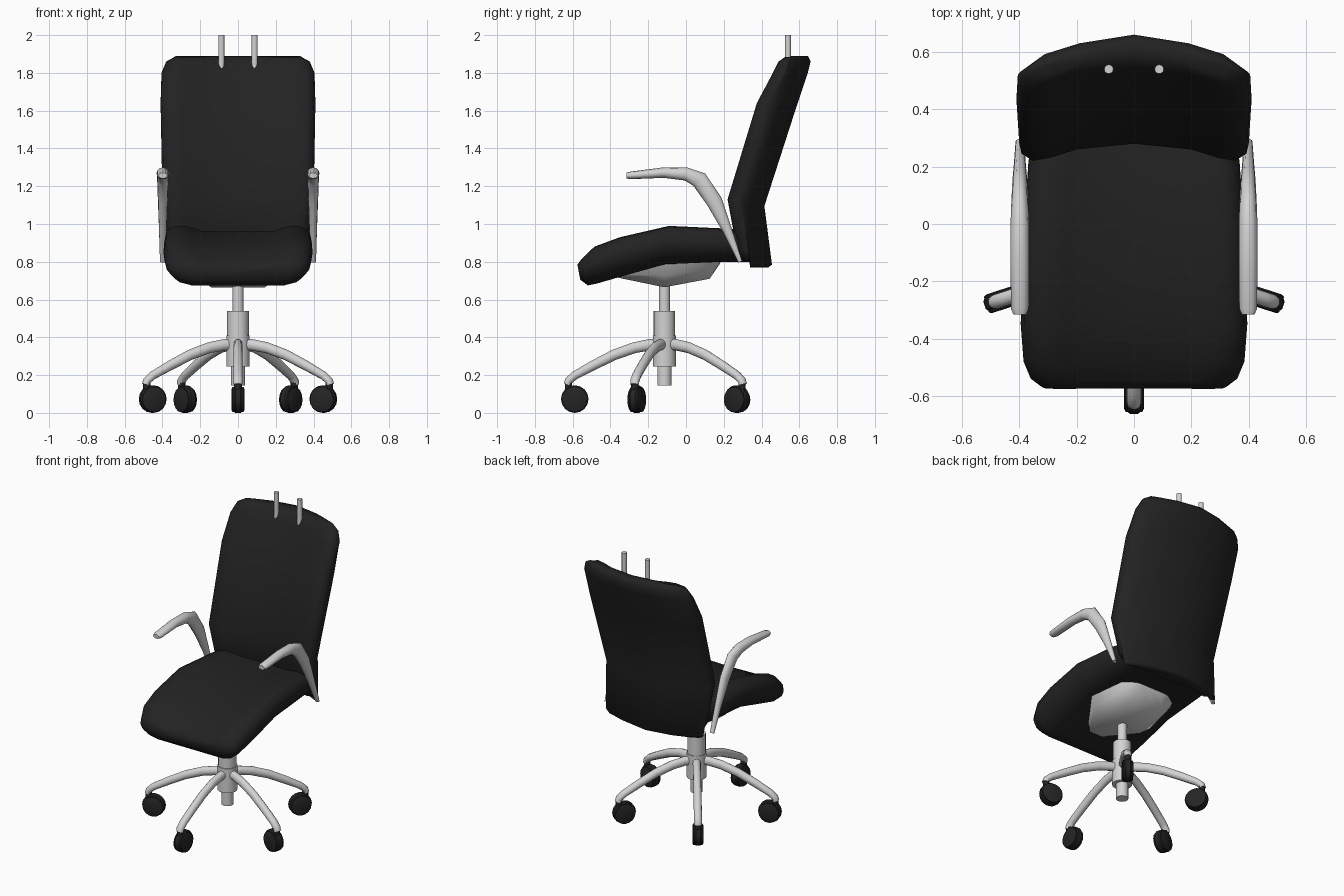
import bpy, bmesh, math
from mathutils import Vector

if "Cube" in bpy.data.objects:
    bpy.data.objects.remove(bpy.data.objects["Cube"])


def material(name, value, rough):
    m = bpy.data.materials.new(name)
    m.use_nodes = True
    colour = (value, value, value, 1)
    m.diffuse_color = colour
    bsdf = m.node_tree.nodes["Principled BSDF"]
    bsdf.inputs["Base Color"].default_value = colour
    bsdf.inputs["Roughness"].default_value = rough
    return m


black = material("black upholstery", 0.016, 0.8)
grey = material("light grey metal", 0.65, 0.5)
wheel_black = material("black plastic", 0.018, 0.6)


def finish(bm, name, mat, loc=(0, 0, 0), turn=0, angle=50):
    bmesh.ops.recalc_face_normals(bm, faces=bm.faces)
    mesh = bpy.data.meshes.new(name)
    bm.to_mesh(mesh)
    bm.free()
    mesh.materials.append(mat)
    ob = bpy.data.objects.new(name, mesh)
    bpy.context.collection.objects.link(ob)
    ob.location = loc
    ob.rotation_euler.z = turn
    bpy.ops.object.select_all(action="DESELECT")
    ob.select_set(True)
    bpy.context.view_layer.objects.active = ob
    bpy.ops.object.shade_smooth_by_angle(angle=math.radians(angle))
    return ob


def loft(name, rings, mat, **kw):
    """Skin a list of closed rings and cap both ends."""
    bm = bmesh.new()
    rows = [[bm.verts.new(p) for p in ring] for ring in rings]
    n = len(rows[0])
    for a, b in zip(rows, rows[1:]):
        for i in range(n):
            j = (i + 1) % n
            bm.faces.new((a[i], a[j], b[j], b[i]))
    bm.faces.new(rows[0])
    bm.faces.new(rows[-1])
    return finish(bm, name, mat, **kw)


def mirrored(half):
    """Close a half ring that starts and ends on the centre line."""
    return half + [(-x, y, z) for x, y, z in half[-2:0:-1]]


def tube(name, path, mat, sides=12, **kw):
    """Sweep an oval (width, height) along a path in the local xz plane."""
    rings = []
    for i, (a, z, w, h) in enumerate(path):
        p, q = path[max(i - 1, 0)], path[min(i + 1, len(path) - 1)]
        t = Vector((q[0] - p[0], q[1] - p[1])).normalized()
        ring = []
        for k in range(sides):
            f = math.tau * k / sides
            s = math.sin(f) * h / 2
            ring.append((a - t.y * s, math.cos(f) * w / 2, z + t.x * s))
        rings.append(ring)
    return loft(name, rings, mat, **kw)


def cylinder(name, r, z0, z1, mat, x=0, y=0, sides=20):
    ring = [(r * math.cos(math.tau * k / sides), r * math.sin(math.tau * k / sides))
            for k in range(sides)]
    return loft(name, [[(a, b, z) for a, b in ring] for z in (z0, z1)], mat, loc=(x, y, 0))


def slab(name, section, stations, mat, **kw):
    """Stations: top y, top z, bottom y, bottom z, half width."""
    rings = []
    for yt, zt, yb, zb, w in stations:
        rings.append(mirrored([(u * w, yb + (yt - yb) * t, zb + (zt - zb) * t)
                               for u, t in section]))
    return loft(name, rings, mat, **kw)


# Seat cushion with raised side bolsters
slab("seat",
     [(0, 0), (.68, 0), (.86, .12), (.98, .38), (1, .6), (.97, .86),
      (.86, .98), (.73, 1), (.62, .95), (.5, .87), (0, .85)],
     [(-.575, .785, -.56, .705, .32), (-.552, .815, -.52, .675, .36),
      (-.485, .88, -.47, .685, .385), (-.35, .93, -.35, .72, .395),
      (-.09, .99, -.11, .787, .39), (.23, .975, .2, .80, .368),
      (.33, .96, .33, .80, .35)], black, angle=70)

# Shell below the seat
slab("seat_pan", [(0, 0), (.55, 0), (.85, .4), (1, 1), (0, 1)],
     [(-.38, .75, -.38, .72, .08), (-.114, .82, -.114, .665, .26),
      (.125, .83, .125, .71, .22), (.19, .83, .18, .79, .14)], grey, angle=60)

# Backrest, curved in plan: front or back side, offset from that side
section = [(0, 0, .06), (.5, 0, .04), (.72, 0, .012), (.88, 0, 0), (.98, 0, .025),
           (1, 0, .06), (.98, 1, -.115), (.82, 1, -.068), (.5, 1, -.03), (0, 1, 0)]
rings = []
for zf, yf, zb, yb, w in [(.80, .31, .77, .435, .345), (.86, .27, .785, .455, .375),
                          (1.13, .22, 1.095, .415, .40), (1.64, .375, 1.6, .578, .41),
                          (1.80, .46, 1.80, .645, .405), (1.86, .49, 1.86, .66, .38),
                          (1.885, .525, 1.89, .645, .335)]:
    half = []
    for u, side, off in section:
        y = (yb if side else yf) + off
        if side:
            y = max(y, yf + .03)
        elif u == 1:
            y = min(y, max(yb - .12, yf + .028))
        half.append((u * w, y, zb if side else zf))
    rings.append(mirrored(half))
loft("backrest", rings, black, angle=70)

# Headrest rods
for side, x in (("left", .088), ("right", -.088)):
    cylinder(side + "_headrest_rod", .016, 1.8, 2.0, grey, x, .54, 12)

# Armrests
for side, x in (("left", .398), ("right", -.398)):
    tube(side + "_armrest",
         [(-.315, 1.256, .045, .03), (-.295, 1.257, .062, .04), (-.12, 1.272, .065, .055),
          (0, 1.265, .065, .07), (.07, 1.235, .06, .09), (.15, 1.12, .052, .085),
          (.22, .965, .04, .05), (.287, .80, .03, .022)],
         grey, loc=(x, 0, 0), turn=math.pi / 2, angle=60)

# Central column
CY = -.114
cylinder("gas_post", .029, .5, .72, grey, 0, CY)
cylinder("column_sleeve", .057, .38, .54, grey, 0, CY)
cylinder("base_hub", .062, .245, .41, grey, 0, CY)
cylinder("column_end", .038, .145, .26, grey, 0, CY)


def wheel(name, profile, at, turn):
    """Disc turned about the local y axis from (offset, radius) pairs."""
    rings = [[(r * math.cos(math.tau * k / 16), o, r * math.sin(math.tau * k / 16))
              for k in range(16)] for o, r in profile]
    loft(name, rings, wheel_black, loc=at, turn=turn, angle=35)


# Five star legs with twin wheel casters
for i in range(5):
    turn = math.radians(-90 + 72 * i)
    n = str(i + 1)
    tube("base_leg_" + n,
         [(.03, .362, .05, .06), (.08, .36, .05, .06), (.16, .345, .05, .058),
          (.267, .307, .05, .056), (.38, .25, .05, .052), (.475, .198, .05, .045),
          (.508, .17, .05, .042), (.514, .15, .046, .04)],
         grey, loc=(0, CY, 0), turn=turn, angle=60)
    d = Vector((math.cos(turn), math.sin(turn), 0))
    side = Vector((-d.y, d.x, 0))
    centre = Vector((0, CY, .07)) + d * .475
    for s, tag in ((1, "a"), (-1, "b")):
        wheel("caster_wheel_" + n + tag,
              [(-.013, .066), (.009, .066), (.014, .056)] if s > 0 else
              [(-.014, .056), (-.009, .066), (.013, .066)], centre + side * s * .02, turn)
    wheel("caster_hood_" + n, [(-.022, .066), (-.014, .073), (.014, .073), (.022, .066)],
          centre + Vector((0, 0, .003)), turn)
    stem = Vector((0, CY, 0)) + d * .508
    cylinder("caster_stem_" + n, .02, .1, .165, wheel_black, stem.x, stem.y, 10)
